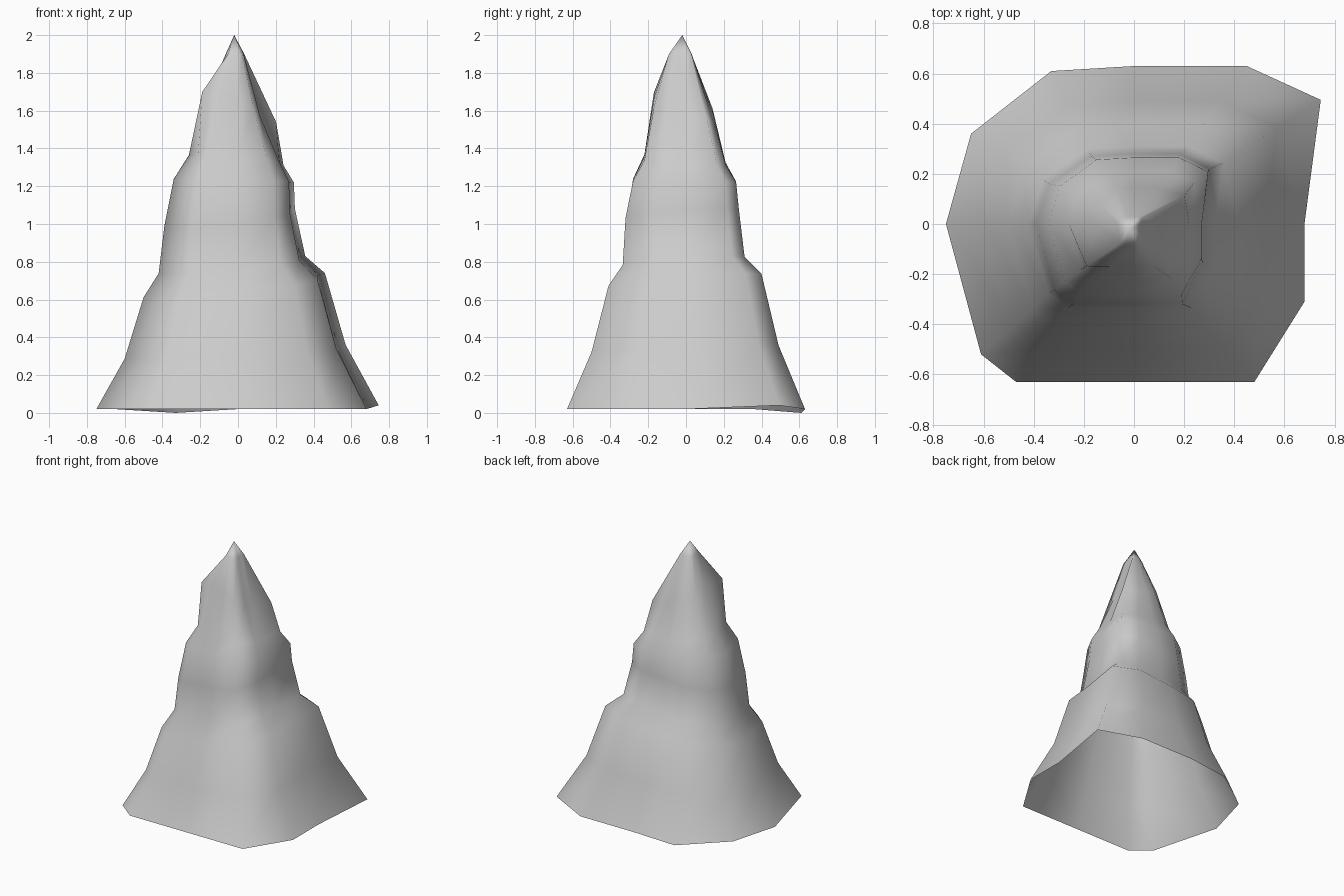
import bpy
import bmesh
import math

if "Cube" in bpy.data.objects:
    bpy.data.objects.remove(bpy.data.objects["Cube"])

# Footprint of the rock, twelve corners counter-clockwise from +x
FOOT = [(0.68, 0), (0.745, 0.495), (0.45, 0.63), (0, 0.63), (-0.33, 0.61), (-0.65, 0.36),
        (-0.75, 0), (-0.61, -0.52), (-0.47, -0.63), (0, -0.63), (0.48, -0.63), (0.68, -0.31)]

# Ledges going up: height, tilt, then reach to -x, +x, -y, +y
LEDGES = [(0.02, 0.00, 0.75, 0.68, 0.63, 0.63),
          (0.32, 0.04, 0.60, 0.52, 0.50, 0.49),
          (0.67, 0.07, 0.50, 0.42, 0.41, 0.40),
          (0.78, 0.05, 0.42, 0.325, 0.335, 0.31),
          (1.03, 0.05, 0.39, 0.275, 0.32, 0.28),
          (1.23, -0.01, 0.34, 0.27, 0.28, 0.265),
          (1.34, -0.03, 0.26, 0.22, 0.22, 0.21),
          (1.62, -0.08, 0.155, 0.115, 0.17, 0.145),
          (1.90, 0.00, 0.065, 0.03, 0.09, 0.03)]
RIDGE, SPUR = 1, 7        # corners that stand out near the peak
TILT_ANGLE = math.radians(34)

rock = bpy.data.materials.new("grey rock")
rock.diffuse_color = (0.6, 0.6, 0.6, 1)
rock.use_nodes = True
rock.node_tree.nodes["Principled BSDF"].inputs["Base Color"].default_value = rock.diffuse_color

bm = bmesh.new()
rings = []
for level, (z, tilt, left, right, front, back) in enumerate(LEDGES):
    ring = []
    for i, (fx, fy) in enumerate(FOOT):
        x = fx * (right / 0.68 if fx > 0 else left / 0.75)
        y = fy * (back if fy > 0 else front) / 0.63
        h = z + tilt * math.cos(math.atan2(fy, fx) - TILT_ANGLE)
        if level == 0:    # slightly uneven rim
            h += {RIDGE: 0.02, 4: -0.02}.get(i, 0)
        if level == 7:    # diagonal crest under the peak
            x *= {RIDGE: 1.6, SPUR: 1.5}.get(i, 1)
            y *= {SPUR: 1.2}.get(i, 1)
        ring.append(bm.verts.new((x, y, h)))
    rings.append(ring)

# Skin between ledges, open underneath, closed by the peak
n = len(FOOT)
for low, high in zip(rings, rings[1:]):
    for i in range(n):
        j = (i + 1) % n
        bm.faces.new((low[i], low[j], high[j], high[i]))
peak = bm.verts.new((-0.02, -0.02, 2.0))
for i in range(n):
    bm.faces.new((rings[-1][i], rings[-1][(i + 1) % n], peak))
for face in bm.faces:
    face.smooth = True

mesh = bpy.data.meshes.new("rock_spire")
bm.to_mesh(mesh)
bm.free()
mesh.materials.append(rock)
spire = bpy.data.objects.new("rock_spire", mesh)
bpy.context.collection.objects.link(spire)
